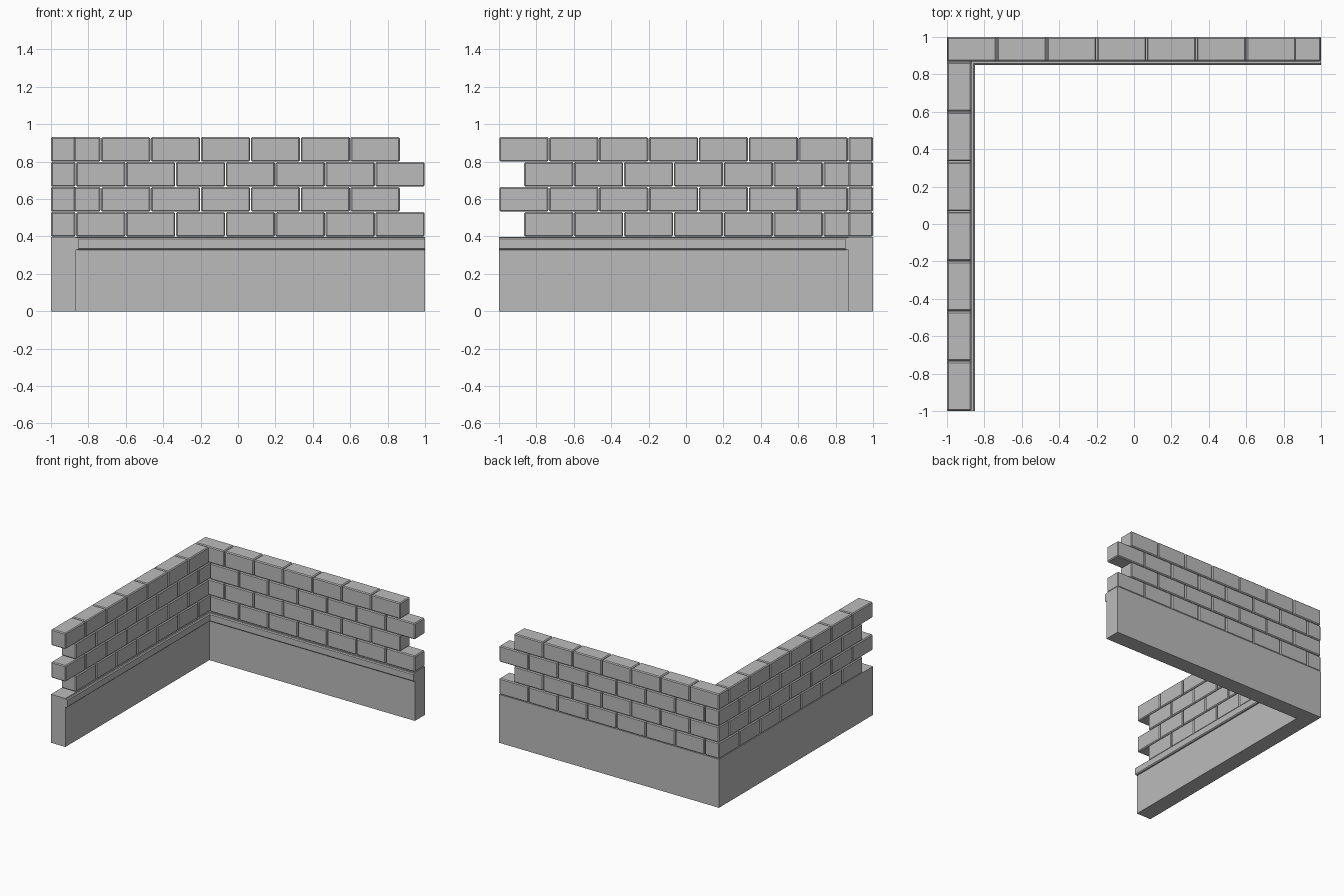
import bpy, bmesh
from mathutils import Matrix, Vector

if "Cube" in bpy.data.objects:
    bpy.data.objects.remove(bpy.data.objects["Cube"])

THICK = 0.131       # wall thickness
BASE_H = 0.398      # top of the solid base
BRICK_L = 0.2667
BRICK_H = 0.1336
GAP = 0.002         # half of the joint between bricks

grey = bpy.data.materials.new("stone grey")
grey.diffuse_color = (0.5, 0.5, 0.5, 1)
grey.use_nodes = True
grey.node_tree.nodes["Principled BSDF"].inputs["Base Color"].default_value = grey.diffuse_color


def add_object(name, bm):
    bmesh.ops.recalc_face_normals(bm, faces=bm.faces)
    mesh = bpy.data.meshes.new(name)
    bm.to_mesh(mesh)
    bm.free()
    mesh.materials.append(grey)
    obj = bpy.data.objects.new(name, mesh)
    bpy.context.collection.objects.link(obj)
    return obj


# Base: one moulded profile (offset from outer face, height) swept round the corner
profile = [(0, 0), (THICK, 0), (THICK, 0.328), (0.142, 0.328), (0.149, 0.335),
           (0.149, 0.386), (0.142, 0.393), (THICK, 0.393), (THICK, BASE_H), (0, BASE_H)]
bm = bmesh.new()
rings = [[bm.verts.new(p) for p in ring] for ring in (
    [(o - 1, -1, z) for o, z in profile],
    [(o - 1, 1 - o, z) for o, z in profile],
    [(1, 1 - o, z) for o, z in profile])]
n = len(profile)
for a, b in zip(rings, rings[1:]):
    for i in range(n):
        j = (i + 1) % n
        bm.faces.new((a[i], a[j], b[j], b[i]))
bm.faces.new(rings[0])
bm.faces.new(rings[-1])
add_object("moulded_base", bm)


# Bricks: four courses of seven, interlocking at the corner and toothed at the free ends
def brick_wall(name, place):
    bm = bmesh.new()
    for course in range(4):
        for k in range(7):
            # distance from the corner end of the wall to the brick centre
            along = (THICK + 0.002 if course in place["short"] else 0) + BRICK_L * (k + 0.5)
            centre = place["at"](along)
            centre.z = BASE_H + BRICK_H * (course + 0.5)
            size = place["size"]
            bmesh.ops.create_cube(bm, size=1, matrix=Matrix.Translation(centre)
                                  @ Matrix.Diagonal((*size, 1)))
    bmesh.ops.bevel(bm, geom=bm.edges[:], offset=0.007, segments=1,
                    affect='EDGES', profile=0.5)
    return add_object(name, bm)


length, height = BRICK_L - 2 * GAP, BRICK_H - GAP
brick_wall("back_bricks", {
    "short": (0, 2),
    "at": lambda d: Vector((-1 + d, 1 - THICK / 2, 0)),
    "size": (length, THICK, height)})
# the left wall reaches the corner where the back wall stops short
brick_wall("left_bricks", {
    "short": (1, 3),
    "at": lambda d: Vector((-1 + THICK / 2, 1 - d, 0)),
    "size": (THICK, length, height)})
